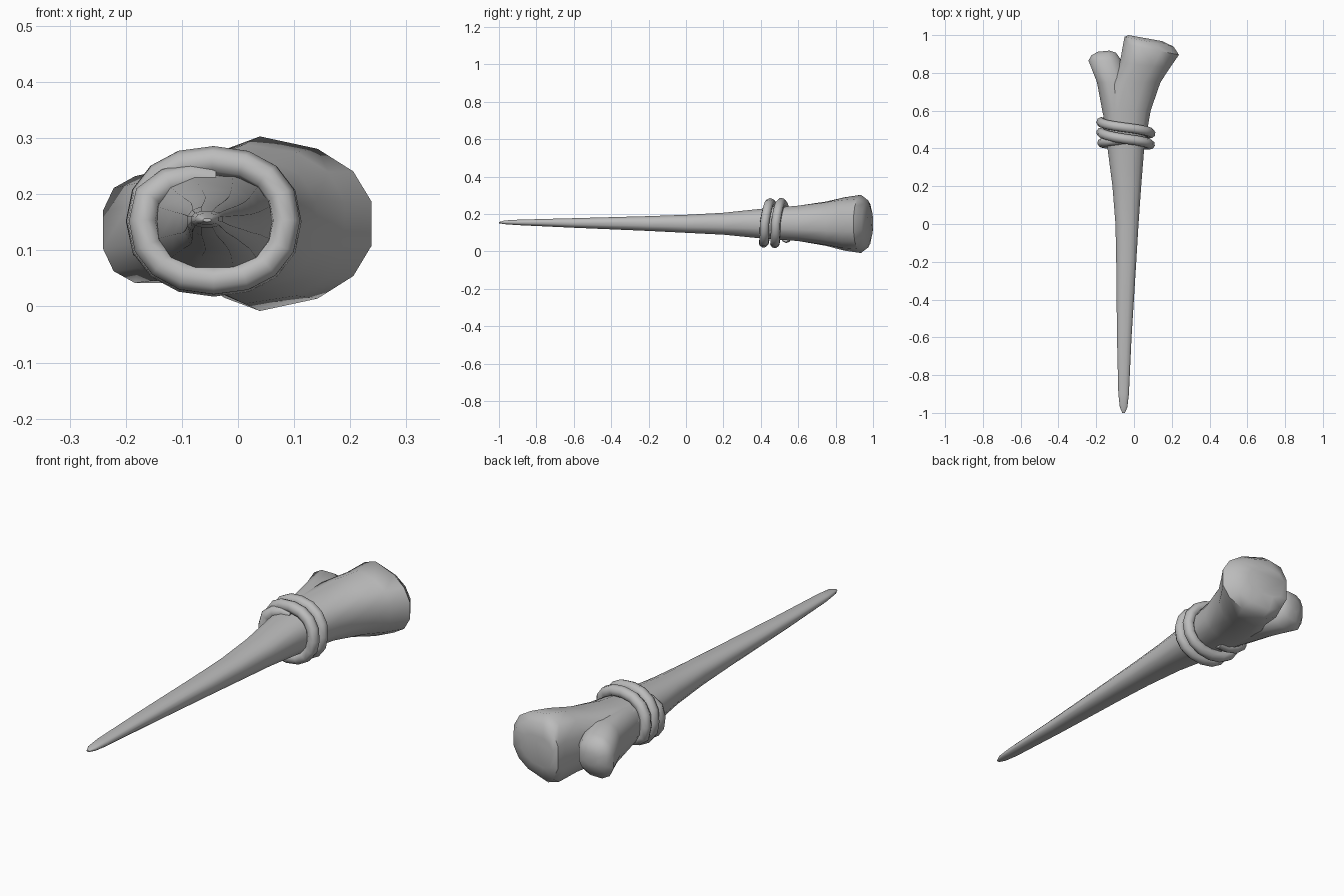
import bpy, bmesh, math
from mathutils import Vector

cube = bpy.data.objects.get("Cube")
if cube:
    bpy.data.objects.remove(cube, do_unlink=True)

bone = bpy.data.materials.new("bone_grey")
bone.use_nodes = True
GREY = (0.5, 0.5, 0.5, 1)
bone.diffuse_color = GREY
bone.node_tree.nodes["Principled BSDF"].inputs["Base Color"].default_value = GREY


def smooth(ob, angle):
    bpy.ops.object.select_all(action="DESELECT")
    ob.select_set(True)
    bpy.context.view_layer.objects.active = ob
    bpy.ops.object.shade_smooth_by_angle(angle=math.radians(angle))


def spow(v, p):
    return math.copysign(abs(v) ** p, v)


def loft(name, sections, sides=12, power=0.8):
    """Skin rounded sections: y, x min, x max, z min, z max, tilt, height taper."""
    bm = bmesh.new()
    rings = []
    for y, x0, x1, z0, z1, tilt, taper in sections:
        ring = []
        for i in range(sides):
            a = math.tau * (i + 0.5) / sides
            u, v = spow(math.cos(a), power), spow(math.sin(a), power)
            u /= math.cos(math.pi / sides) ** power
            v /= math.cos(math.pi / sides) ** power
            dx = u * (x1 - x0) / 2
            dz = v * (z1 - z0) / 2 * (1 - taper * u)
            ring.append(bm.verts.new(((x0 + x1) / 2 + dx, y + tilt * dx, (z0 + z1) / 2 + dz)))
        rings.append(ring)
    for a, b in zip(rings, rings[1:]):
        for i in range(sides):
            j = (i + 1) % sides
            bm.faces.new((a[i], a[j], b[j], b[i]))
    bm.faces.new(rings[0])
    bm.faces.new(rings[-1])
    bmesh.ops.recalc_face_normals(bm, faces=bm.faces)
    mesh = bpy.data.meshes.new(name)
    bm.to_mesh(mesh)
    bm.free()
    mesh.materials.append(bone)
    ob = bpy.data.objects.new(name, mesh)
    bpy.context.collection.objects.link(ob)
    smooth(ob, 50)
    return ob


# Pointed shaft flaring into the large knuckle
loft("shaft_and_large_knuckle", [
    (-1.0, -.062, -.048, .151, .157, 0, 0),
    (-.97, -.075, -.035, .146, .166, 0, 0),
    (-.9, -.083, -.027, .141, .17, 0, 0),
    (-.6, -.09, -.013, .127, .178, 0, 0),
    (-.2, -.094, .012, .11, .189, 0, 0),
    (0, -.098, .024, .1, .196, 0, 0),
    (.2, -.114, .038, .09, .207, 0, 0),
    (.4, -.14, .054, .07, .228, 0, 0),
    (.6, -.165, .088, .056, .245, 0, 0),
    (.75, -.13, .14, .032, .265, 0, .05),
    (.84, -.075, .19, .012, .282, -.1, .15),
    (.925, -.057, .238, .003, .292, -.2, .22),
    (.965, -.05, .21, .03, .265, -.2, .2),
    (.984, -.03, .15, .085, .215, -.18, .1)])

# Small knuckle on the other side of the notch
loft("small_knuckle", [
    (.45, -.135, -.03, .08, .22, 0, 0),
    (.6, -.168, .0, .062, .238, 0, 0),
    (.75, -.196, -.03, .047, .242, 0, 0),
    (.865, -.241, -.066, .042, .232, 0, 0),
    (.9, -.225, -.095, .075, .21, .1, 0),
    (.915, -.19, -.13, .115, .175, .1, 0)])

# Wire wrapped around the neck: y at each quarter turn, starting on top
quarters = [.45, .43, .415, .42, .45, .485, .475, .48, .51, .54, .535]
curve = bpy.data.curves.new("wire_wrap", "CURVE")
curve.dimensions = "3D"
curve.bevel_depth = 0.026
curve.bevel_resolution = 2
curve.use_fill_caps = True
spline = curve.splines.new("POLY")
STEPS = 4
count = (len(quarters) - 1) * STEPS + 1
spline.points.add(count - 1)
for i in range(count):
    q = min(i // STEPS, len(quarters) - 2)
    f = i / STEPS - q
    y = quarters[q] * (1 - f) + quarters[q + 1] * f
    a = math.pi / 2 + math.tau * i / (4 * STEPS)
    # both loose ends sink into the bone
    sink = max(0, 1 - min(i, count - 1 - i) / 3)
    r = (0.95 + 0.05 * min(1, i / 20)) * (1 - 0.3 * sink)
    spline.points[i].co = (-.043 + .131 * r * spow(math.cos(a), .9), y,
                           .152 + .109 * r * spow(math.sin(a), .9), 1)
curve.materials.append(bone)
wire = bpy.data.objects.new("wire_wrap", curve)
bpy.context.collection.objects.link(wire)
bpy.ops.object.select_all(action="DESELECT")
wire.select_set(True)
bpy.context.view_layer.objects.active = wire
bpy.ops.object.convert(target="MESH")
smooth(bpy.context.view_layer.objects.active, 50)
